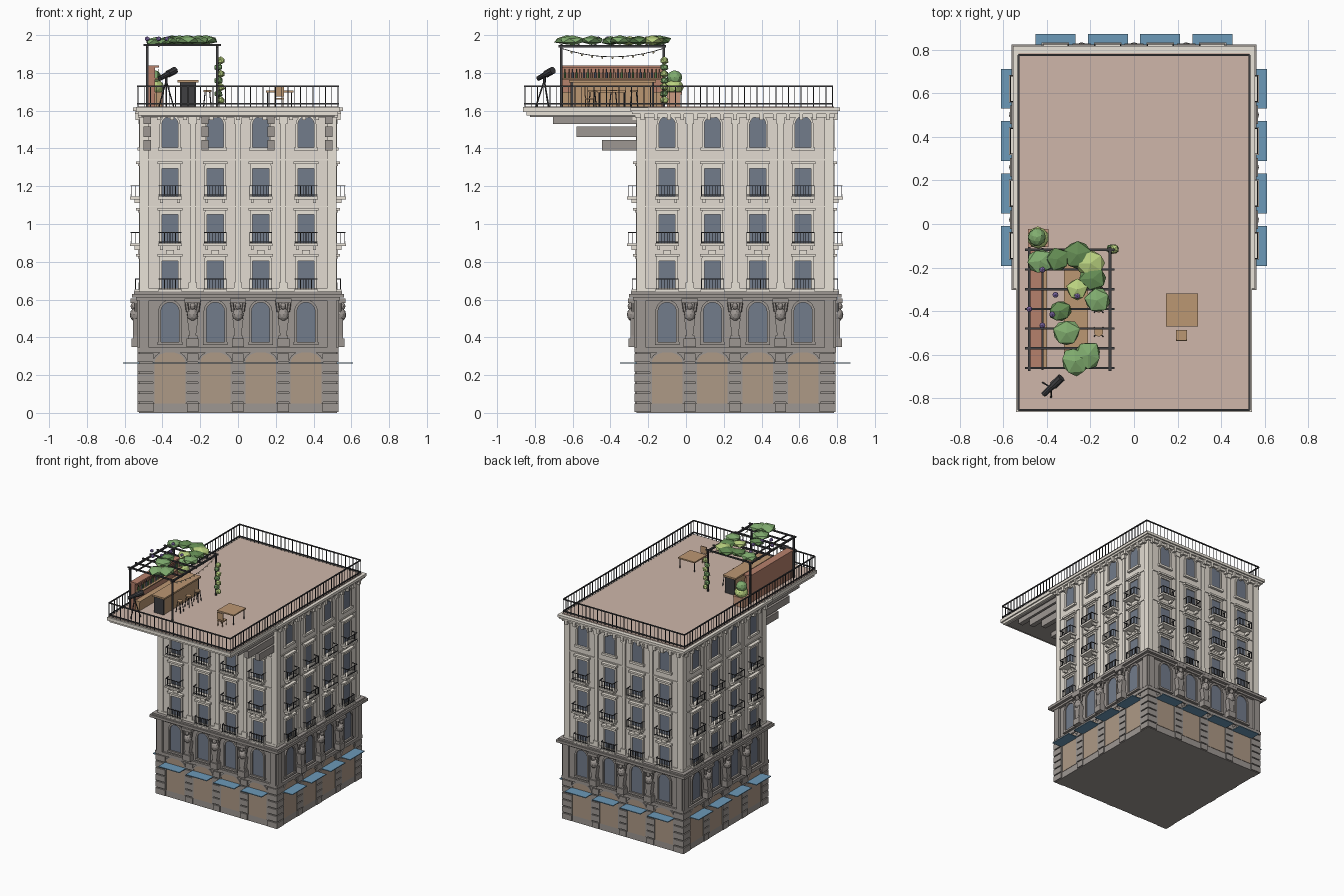
import bpy, bmesh, math, random
from mathutils import Matrix, Vector

if "Cube" in bpy.data.objects:
    bpy.data.objects.remove(bpy.data.objects["Cube"])
random.seed(4)
CY, parts, mats = 0.26, {}, {}
COL = dict(stone=(.76, .71, .64), trim=(.82, .77, .69), dark=(.34, .31, .29), glass=(.17, .2, .26),
           shop=(.42, .32, .24), blue=(.15, .32, .48), deck=(.62, .47, .4), iron=(.05, .05, .055),
           brick=(.47, .22, .15), wood=(.5, .31, .17), leaf=(.13, .27, .09), leaf2=(.22, .42, .16),
           lime=(.5, .66, .22), purple=(.3, .2, .55), pot=(.6, .33, .22), bulb=(1, .85, .5))


def part(name, col, rot=False):
    return parts.setdefault(name, (bmesh.new(), col, rot))[0]


def box(b, x0, x1, y0, y1, z0, z1):
    m = Matrix.Translation(((x0+x1)/2, (y0+y1)/2, (z0+z1)/2)) @ Matrix.Diagonal((x1-x0, y1-y0, z1-z0, 1))
    return bmesh.ops.create_cube(b, size=1, matrix=m)['verts']


def fbox(b, u, w, d0, d1, z0, z1):
    # box on the front facade, d = distance from building centre
    return box(b, u-w/2, u+w/2, CY-d1, CY-d0, z0, z1)


def rod(b, p, q, r, r2=None, n=6):
    p, q = Vector(p), Vector(q)
    v = q-p
    m = Matrix.Translation((p+q)/2) @ v.to_track_quat('Z', 'Y').to_matrix().to_4x4()
    bmesh.ops.create_cone(b, cap_ends=True, segments=n, radius1=r, radius2=r if r2 is None else r2,
                          depth=v.length, matrix=m)


def blob(b, c, rx, rz, sub=1, jit=0.15):
    m = Matrix.Translation(c) @ Matrix.Rotation(random.random()*6, 4, 'Z') @ Matrix.Diagonal((rx, rx, rz, 1))
    for v in bmesh.ops.create_icosphere(b, subdivisions=sub, radius=1, matrix=m)['verts']:
        v.co = Vector(c) + (v.co-Vector(c))*(1+random.uniform(-jit, jit*.4))


def arch(u, w, z0, z1, rise, n=10):
    if not rise:
        return [(u+w/2, z0), (u+w/2, z1), (u-w/2, z1), (u-w/2, z0)]
    top = [(u+w/2*math.cos(math.pi*i/n), z1-rise+rise*math.sin(math.pi*i/n)) for i in range(n+1)]
    return [(u+w/2, z0)] + top + [(u-w/2, z0)]


def prism(b, pts, d0, d1):
    lo, hi = [[b.verts.new((u, CY-d, z)) for u, z in pts] for d in (d0, d1)]
    b.faces.new(lo[::-1])
    b.faces.new(hi)
    for i in range(len(pts)):
        j = (i+1) % len(pts)
        b.faces.new((lo[i], lo[j], hi[j], hi[i]))


def opening(fill, frame, u, w, z0, z1, rise, d, t=.012, out=.012):
    prism(fill, arch(u, w, z0, z1, rise), d-.01, d+.003)
    prism(frame, arch(u, w+2*t, z0, z1+t, rise+t if rise else 0) + arch(u, w, z0, z1, rise)[::-1], d-.005, d+out)


# main volumes
box(part('ground_floor_body', 'dark'), -.523, .523, CY-.523, CY+.523, 0, .33)
box(part('mezzanine_body', 'dark'), -.518, .518, CY-.518, CY+.518, .33, .62)
box(part('upper_body', 'stone'), -.513, .513, CY-.513, CY+.513, .62, 1.6)

# repeated facade parts, modelled on the front and turned to all four sides
band = part('dark_cornices', 'dark', True)
rust = part('rusticated_piers', 'dark', True)
shop = part('shop_doors', 'shop', True)
darkfr = part('dark_window_frames', 'dark', True)
glass = part('window_glass', 'glass', True)
trim = part('window_surrounds', 'trim', True)
pil = part('pilaster_strips', 'trim', True)
herm = part('figure_pilasters', 'dark', True)
awn = part('awnings', 'blue', True)
slab = part('balcony_slabs', 'trim', True)
rail = part('balcony_railings', 'iron', True)
corn = part('roof_cornice', 'trim', True)
for d, z0, z1 in ((.533, .32, .345), (.54, .595, .61), (.562, .61, .63), (.55, .63, .642)):
    fbox(band, 0, 2*d, .4, d, z0, z1)
for d, z0, z1 in ((.522, .642, .66), (.519, 1.335, 1.343), (.519, 1.09, 1.096), (.53, 1.565, 1.583),
                  (.545, 1.583, 1.597), (.555, 1.597, 1.617)):
    fbox(corn, 0, 2*d, .4, d, z0, z1)
for i in range(15):
    fbox(corn, -.49+.07*i, .02, .5, .543, 1.55, 1.584)
for k in range(6):
    z = .004+k*.053
    for u in (-.24, 0, .24):
        fbox(rust, u, .06, .5, .531, z, z+.045)
    for s in (-1, 1):
        fbox(rust, s*.489, .085, .5, .532, z, z+.045)
for u in (-.24, 0, .24):
    fbox(pil, u, .03, .5, .521, .65, 1.57)
    fbox(pil, u, .044, .5, .526, 1.53, 1.565)
    fbox(pil, u, .044, .5, .526, .65, .69)
    # pedestal, tapered shaft, torso, arms, head, capital
    fbox(herm, u, .064, .5, .565, .348, .395)
    fbox(herm, u, .05, .5, .555, .395, .41)
    for v in fbox(herm, u, .058, .5, .555, .41, .5):
        if v.co.z < .45:
            v.co.x = u+(v.co.x-u)*.6
    blob(herm, (u, CY-.543, .52), .03, .036, 2, 0)
    blob(herm, (u, CY-.553, .565), .016, .02, 2, 0)
    for s in (-1, 1):
        rod(herm, (u+s*.026, CY-.54, .535), (u+s*.034, CY-.54, .59), .009)
    fbox(herm, u, .085, .5, .568, .583, .605)
for s in (-1, 1):
    fbox(pil, s*.497, .046, .5, .521, .65, 1.57)
    fbox(herm, s*.497, .05, .5, .535, .345, .6)
for u in (-.36, -.12, .12, .36):
    opening(shop, darkfr, u, .162, .05, .322, .055, .523, .01, .008)
    fbox(awn, u, .183, .515, .61, .262, .268)
    opening(glass, darkfr, u, .096, .375, .585, .048, .518, .014)
    fbox(darkfr, u, .13, .5, .535, .36, .375)
    for z0, z1 in ((.655, .805), (.9, 1.05), (1.145, 1.295)):
        opening(glass, trim, u, .086, z0, z1, 0, .513, .014)
        fbox(trim, u, .13, .5, .54, z1+.022, z1+.036)
        fbox(trim, u, .112, .5, .53, z1+.012, z1+.022)
    fbox(trim, u, .04, .5, .53, .838, .862)
    opening(glass, trim, u, .086, 1.405, 1.57, .045, .513, .012)
    fbox(trim, u, .125, .5, .532, 1.388, 1.405)
    fbox(trim, u, .02, .5, .533, 1.56, 1.59)
    # balconies
    for z, d in ((.652, .545), (.897, .568), (1.145, .568)):
        fbox(slab, u, .126, .5, d+.004, z-.014, z)
        for s in (-1, 1):
            fbox(slab, u+s*.045, .014, .5, d-.02, z-.035, z-.014)
            fbox(rail, u+s*.058, .004, .51, d, z+.055, z+.06)
            fbox(rail, u+s*.058, .003, d-.026, d-.023, z, z+.06)
        fbox(rail, u, .12, d-.004, d, z+.055, z+.06)
        fbox(rail, u, .12, d-.004, d, z+.006, z+.01)
        for i in range(9):
            fbox(rail, u-.058+.0145*i, .003, d-.004, d-.001, z, z+.058)

# roof terrace, cantilever slab and stepped beams
t = part('terrace_slab', 'trim')
box(t, -.54, .54, -.863, -.2, 1.594, 1.619)
box(t, -.53, .53, -.845, -.2, 1.575, 1.594)
box(part('terrace_soffit', 'dark'), -.51, .51, -.825, -.25, 1.567, 1.576)
box(part('terrace_floor', 'deck'), -.53, .53, -.85, .783, 1.6, 1.623)
b = part('cantilever_beams', 'dark')
for x in (-.48, -.175, .175, .48):
    for y, z0, z1 in ((-.705, 1.53, 1.57), (-.58, 1.46, 1.515), (-.445, 1.39, 1.445)):
        box(b, x-.019, x+.019, y, -.24, z0, z1)

# terrace railing
b = part('terrace_railing', 'iron')
X, Y0, Y1 = .53, -.853, .775
for z in (1.637, 1.73):
    for s in (-X, X):
        box(b, s-.004, s+.004, Y0, Y1, z-.004, z+.004)
    for y in (Y0, Y1):
        box(b, -X, X, y-.004, y+.004, z-.004, z+.004)
for i in range(33):
    x = -X+2*X*i/32
    for y in (Y0, Y1):
        box(b, x-.002, x+.002, y-.002, y+.002, 1.62, 1.73)
for i in range(50):
    y = Y0+(Y1-Y0)*i/49
    for x in (-X, X):
        box(b, x-.002, x+.002, y-.002, y+.002, 1.62, 1.73)

# pergola
b = part('pergola_frame', 'iron')
for x in (-.48, -.11):
    for y in (-.66, -.118):
        box(b, x-.006, x+.006, y-.006, y+.006, 1.62, 1.945)
    box(b, x-.006, x+.006, -.675, -.105, 1.935, 1.948)
box(b, -.424, -.416, -.67, -.11, 1.937, 1.946)
for i in range(7):
    y = -.66+.0903*i
    box(b, -.5, -.09, y-.005, y+.005, 1.942, 1.953)
# string lights
w, l = part('light_string', 'iron'), part('light_bulbs', 'bulb')
P = [(-.11, -.66+.0542*i, 1.885+.045*((i-5)/5)**2) for i in range(11)]
for p, q in zip(P, P[1:]):
    rod(w, p, q, .002, n=4)
    blob(l, (q[0], q[1], q[2]-.006), .006, .007, 1, 0)

# back bar wall with bottles
b = part('back_bar_wall', 'brick')
box(b, -.475, -.44, -.66, -.12, 1.62, 1.835)
box(b, -.478, -.418, -.663, -.117, 1.828, 1.84)
b = part('bar_shelves', 'wood')
box(b, -.44, -.405, -.65, -.13, 1.62, 1.69)
for z in (1.69, 1.765):
    box(b, -.44, -.4, -.655, -.125, z, z+.008)
for i in range(26):
    b = part(*(('bottles_green', 'leaf'), ('bottles_amber', 'pot'), ('bottles_dark', 'glass'))[i % 3])
    y = -.64+.02*i
    rod(b, (-.422, y, 1.773), (-.422, y, 1.803), .006)
    rod(b, (-.422, y, 1.803), (-.422, y, 1.82), .0025)

# bar counter and stools
b = part('bar_counter', 'wood')
box(b, -.3, -.225, -.6, -.18, 1.62, 1.75)
box(b, -.32, -.21, -.62, -.16, 1.75, 1.763)
b = part('bar_end_panels', 'iron')
for y in (-.605, -.175):
    box(b, -.308, -.222, y-.006, y+.006, 1.622, 1.75)
seat, leg = part('stool_seats', 'wood'), part('furniture_legs', 'iron')
for y in (-.495, -.385, -.275):
    rod(seat, (-.162, y, 1.7), (-.162, y, 1.71), .021, n=12)
    for sx in (-1, 1):
        for sy in (-1, 1):
            rod(leg, (-.162+sx*.02, y+sy*.02, 1.62), (-.162+sx*.012, y+sy*.012, 1.7), .003)

# table and chair
b = part('table_top', 'wood')
box(b, .147, .293, -.47, -.318, 1.697, 1.707)
for x in (.157, .283):
    for y in (-.46, -.328):
        rod(leg, (x, y, 1.62), (x, y, 1.7), .004)
b = part('chair', 'wood')
box(b, .193, .243, -.535, -.485, 1.66, 1.668)
box(b, .193, .243, -.537, -.531, 1.675, 1.73)
for x in (.197, .239):
    for y in (-.533, -.489):
        rod(b, (x, y, 1.62), (x, y, 1.68 if y < -.5 else 1.662), .003)

# telescope
b = part('telescope', 'iron')
rod(b, (-.415, -.782, 1.77), (-.365, -.735, 1.797), .013, .016, 10)
rod(b, (-.37, -.74, 1.794), (-.333, -.705, 1.814), .02, n=10)
rod(b, (-.38, -.75, 1.75), (-.38, -.75, 1.79), .008)
for a in (.5, 2.6, 4.7):
    rod(b, (-.38, -.75, 1.76), (-.38+.045*math.cos(a), -.75+.045*math.sin(a), 1.62), .004)

# climbing plants, flowers and planter
for x, y, r, c in ((-.43, -.17, .065, 1), (-.35, -.16, .06, 0), (-.26, -.14, .07, 0), (-.2, -.18, .075, 2),
                   (-.19, -.25, .068, 0), (-.26, -.3, .055, 2), (-.17, -.35, .065, 1), (-.34, -.4, .058, 0),
                   (-.31, -.5, .07, 1), (-.27, -.63, .075, 1), (-.21, -.6, .07, 1)):
    b = part(*(('vine_dark', 'leaf'), ('vine_mid', 'leaf2'), ('vine_light', 'lime'))[c])
    blob(b, (x, y, 1.965+random.uniform(0, .012)), r, .026)
b = part('vine_flowers', 'purple')
for x, y in ((-.48, -.39), (-.42, -.21), (-.36, -.325), (-.26, -.33), (-.375, -.415), (-.42, -.465)):
    blob(b, (x, y, 1.98), .015, .014, 1, 0)
for i in range(7):
    b = part(*(('hanging_vine_light', 'lime'), ('hanging_vine_mid', 'leaf2'))[i % 2])
    blob(b, (-.098+.006*(-1)**i, -.115, 1.655+.035*i), .025, .022)
b = part('planter', 'pot')
box(b, -.482, -.398, -.1, -.028, 1.62, 1.69)
box(b, -.487, -.393, -.105, -.023, 1.685, 1.7)
blob(part('shrub_mid', 'leaf2'), (-.445, -.06, 1.775), .042, .04, 2, .06)
blob(part('shrub_light', 'lime'), (-.44, -.062, 1.725), .05, .042, 2, .06)

# turn part meshes into objects
for name, (b, col, rot) in parts.items():
    if rot:
        src = b.verts[:] + b.edges[:] + b.faces[:]
        for k in (1, 2, 3):
            new = bmesh.ops.duplicate(b, geom=src)['geom']
            bmesh.ops.rotate(b, cent=(0, CY, 0), matrix=Matrix.Rotation(k*math.pi/2, 3, 'Z'),
                             verts=[v for v in new if isinstance(v, bmesh.types.BMVert)])
    bmesh.ops.recalc_face_normals(b, faces=b.faces)
    me = bpy.data.meshes.new(name)
    b.to_mesh(me)
    b.free()
    if col not in mats:
        mats[col] = bpy.data.materials.new(col)
        mats[col].diffuse_color = (*COL[col], 1)
    me.materials.append(mats[col])
    bpy.context.collection.objects.link(bpy.data.objects.new(name, me))

for m in bpy.data.materials:
    if m.users and not m.is_grease_pencil:
        m.use_nodes = True
        m.node_tree.nodes["Principled BSDF"].inputs["Base Color"].default_value = m.diffuse_color
